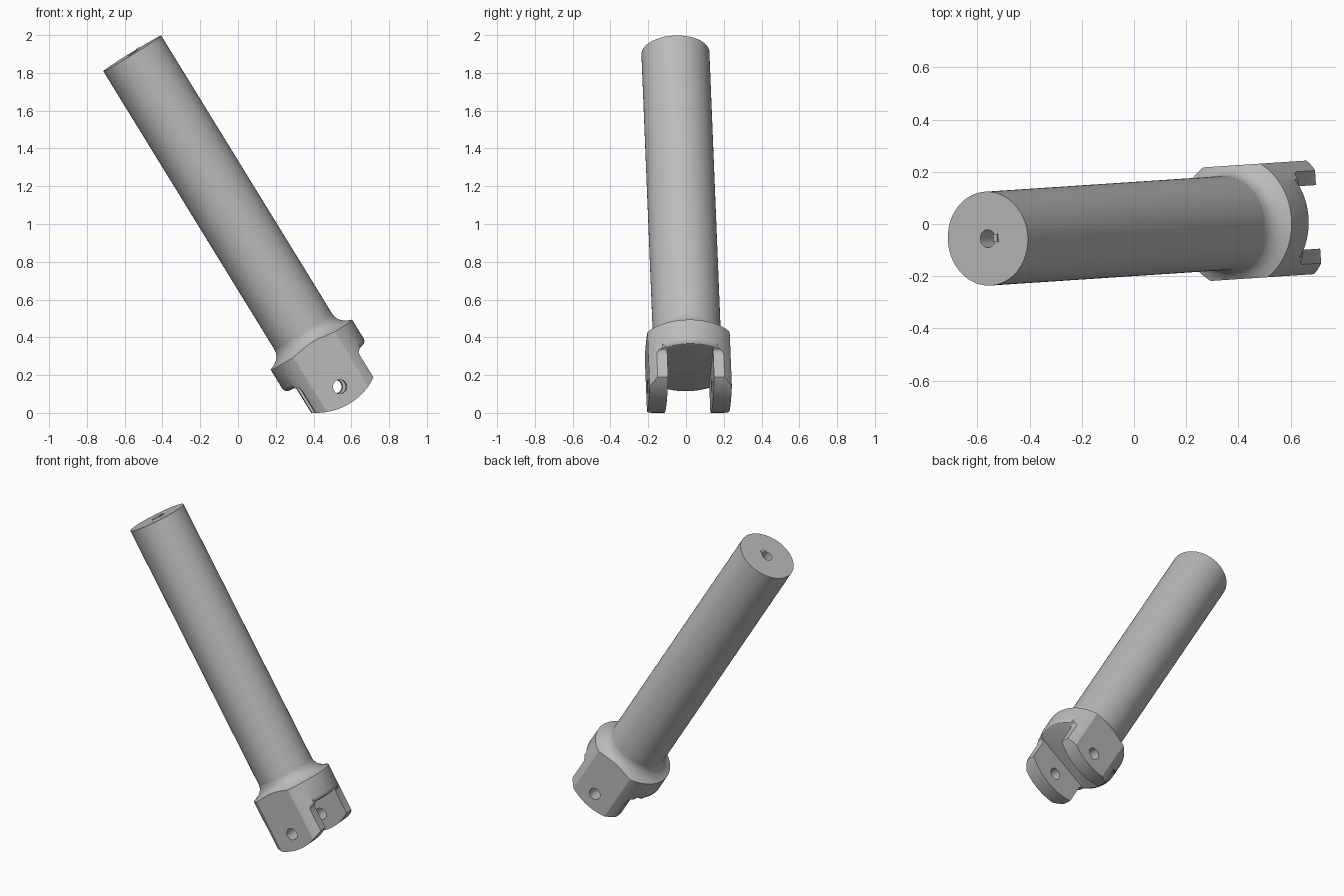
import bpy, bmesh, math
from mathutils import Matrix, Vector

if "Cube" in bpy.data.objects:
    bpy.data.objects.remove(bpy.data.objects["Cube"])

steel = bpy.data.materials.new("plain grey")
steel.diffuse_color = (0.5, 0.5, 0.5, 1)
steel.use_nodes = True
steel.node_tree.nodes["Principled BSDF"].inputs["Base Color"].default_value = steel.diffuse_color

# Leaning frame: local z runs from the shaft's top end down to the fork
axis = Vector((0.5235, 0.0345, -0.8515)).normalized()
side = Vector((-axis.y, axis.x, 0)).normalized()
cross = side.cross(axis)
frame = Matrix((cross, side, axis)).transposed().to_4x4()
frame.translation = (-0.56, -0.056, 1.905)


def make(name, bm):
    bmesh.ops.recalc_face_normals(bm, faces=bm.faces)
    me = bpy.data.meshes.new(name)
    bm.to_mesh(me)
    bm.free()
    me.materials.append(steel)
    ob = bpy.data.objects.new(name, me)
    bpy.context.collection.objects.link(ob)
    return ob


def lathe(name, profile, steps=96):
    """Spin (radius, z) points that start and end on the axis."""
    bm = bmesh.new()
    vs = [bm.verts.new((r, 0, z)) for r, z in profile]
    es = [bm.edges.new(p) for p in zip(vs, vs[1:])]
    bmesh.ops.spin(bm, geom=vs + es, cent=(0, 0, 0), axis=(0, 0, 1),
                   angle=2 * math.pi, steps=steps)
    bmesh.ops.remove_doubles(bm, verts=bm.verts, dist=1e-5)
    return make(name, bm)


def slab(name, outline, y0, y1):
    """Extrude an (x, z) outline along y."""
    bm = bmesh.new()
    f = bm.faces.new([bm.verts.new((x, y0, z)) for x, z in outline])
    ext = bmesh.ops.extrude_face_region(bm, geom=[f])
    bmesh.ops.translate(bm, vec=(0, y1 - y0, 0),
                        verts=[v for v in ext["geom"] if isinstance(v, bmesh.types.BMVert)])
    return make(name, bm)


def box(name, x0, x1, y0, y1, z0, z1):
    return slab(name, [(x0, z0), (x1, z0), (x1, z1), (x0, z1)], y0, y1)


def boolean(ob, tool, op):
    m = ob.modifiers.new(op, 'BOOLEAN')
    m.object, m.operation, m.solver = tool, op, 'EXACT'
    bpy.context.view_layer.objects.active = ob
    bpy.ops.object.modifier_apply(modifier=m.name)
    bpy.data.objects.remove(tool)


R, HEAD, FLAT, GAP, TINE = 0.18, 0.253, 0.218, 0.122, 0.18

# Long round shaft with a blind centre hole in the top end
shaft = lathe("shaft", [(0, 0.2), (0.034, 0.2), (0.034, 0), (R, 0), (R, 1.735), (0, 1.735)])

# Small key tab beside the centre hole
key = box("key_tab", -0.047, -0.03, -0.015, 0.015, -0.008, 0.02)

# Collar: concave fillet from the shaft, rounded lower rim, two flats
collar = lathe("fork_head", [
    (0, 1.735), (R, 1.735), (0.183, 1.752), (0.191, 1.77), (0.206, 1.787),
    (0.228, 1.802), (HEAD, 1.812), (HEAD, 1.93), (0.249, 1.943),
    (0.24, 1.953), (0.225, 1.957), (0, 1.957)])
boolean(collar, box("flat_cutter", -0.4, 0.4, -FLAT, FLAT, 1.6, 2.2), 'INTERSECT')

# Two fork tines: flared root, arc-shaped end, sides trimmed to the collar's round
arc_r, arc_z = 0.343, 1.833
half = math.asin(TINE / arc_r)
arc = [(arc_r * math.sin(a), arc_z + arc_r * math.cos(a))
       for a in (half - 2 * half * i / 24 for i in range(25))]
outline = [(-0.205, 1.90), (0.205, 1.90), (0.205, 1.957), (0.19, 1.963), (0.183, 1.972),
           (TINE, 1.985)] + arc + [(-TINE, 1.985), (-0.183, 1.972), (-0.19, 1.963), (-0.205, 1.957)]
for s in (-1, 1):
    tine = slab("tine", outline, s * GAP, s * FLAT)
    boolean(tine, lathe("trim", [(0, 1.8), (HEAD, 1.8), (HEAD, 2.4), (0, 2.4)]), 'INTERSECT')
    boolean(collar, tine, 'UNION')

# Cross-pin hole through both tines
pin = [(0.037 * math.cos(i * math.pi / 16), 2.073 + 0.037 * math.sin(i * math.pi / 16))
       for i in range(32)]
boolean(collar, slab("pin_cutter", pin, -0.4, 0.4), 'DIFFERENCE')

# Shade, lean into place and rest on the ground
parts = [shaft, key, collar]
for ob in parts:
    ob.data.transform(frame)
low = min(v.co.z for v in collar.data.vertices)
for ob in parts:
    ob.data.transform(Matrix.Translation((0, 0, -low)))
    bpy.ops.object.select_all(action='DESELECT')
    ob.select_set(True)
    bpy.context.view_layer.objects.active = ob
    bpy.ops.object.shade_smooth_by_angle(angle=math.radians(30))
